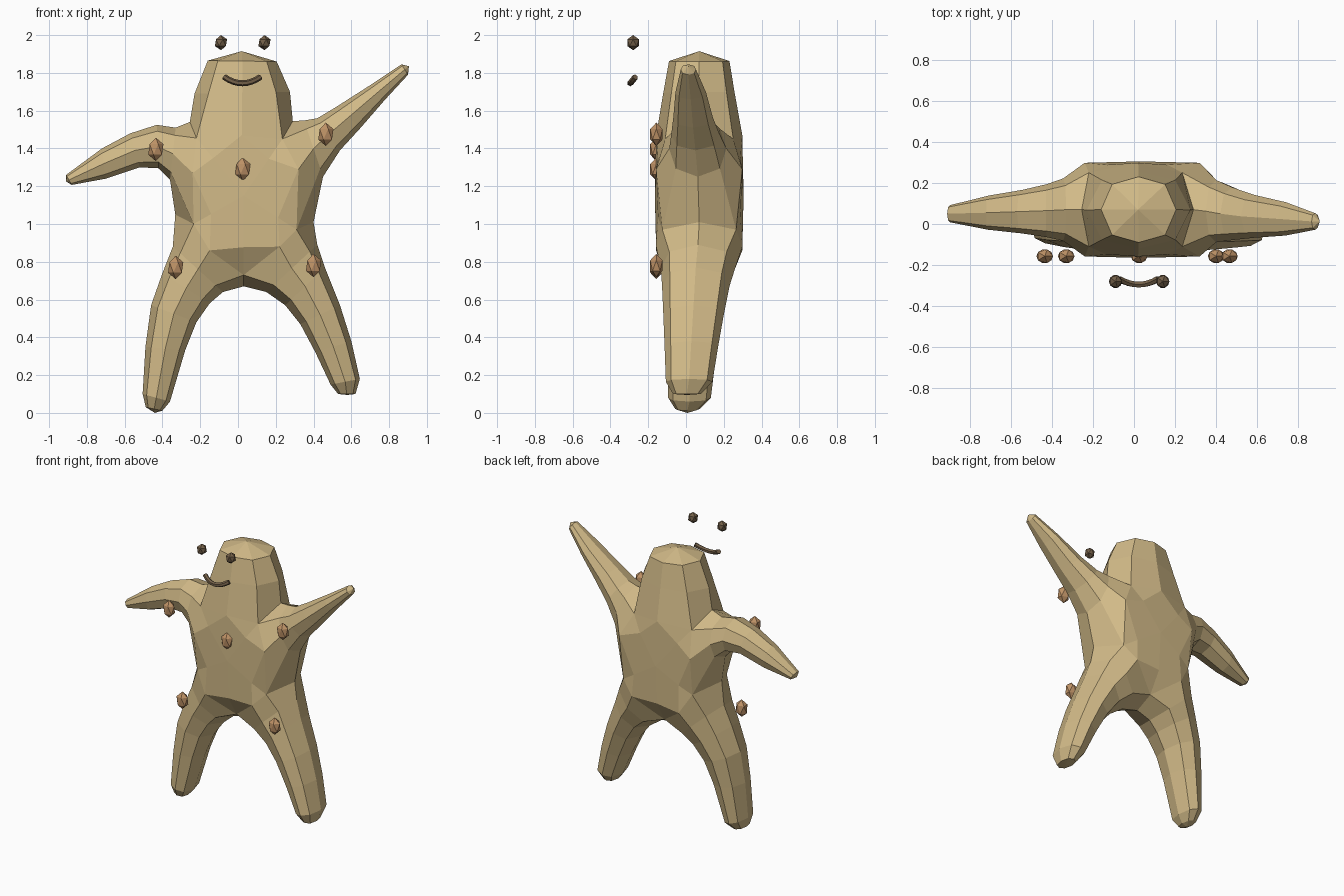
import bpy, bmesh, math
from mathutils import Vector

if "Cube" in bpy.data.objects:
    bpy.data.objects.remove(bpy.data.objects["Cube"])

MID = 0.07  # depth of the body's middle plane


def material(name, rgb):
    m = bpy.data.materials.new(name)
    m.diffuse_color = (*rgb, 1)
    m.use_nodes = True
    m.node_tree.nodes["Principled BSDF"].inputs["Base Color"].default_value = m.diffuse_color
    return m


sand = material("sand", (0.64, 0.49, 0.245))
copper = material("copper", (0.52, 0.29, 0.135))
brown = material("dark brown", (0.17, 0.115, 0.065))


def finish(bm, name, mat):
    bmesh.ops.recalc_face_normals(bm, faces=bm.faces)
    me = bpy.data.meshes.new(name)
    bm.to_mesh(me)
    bm.free()
    me.materials.append(mat)
    ob = bpy.data.objects.new(name, me)
    bpy.context.collection.objects.link(ob)
    return ob


# Each limb: tip point, tip depth (front, back), base depth, front point where
# it joins the hub, then rings from the tip inward as (edge A x, z, edge B x, z)
limbs = [
    # head
    dict(tip=(0.02, 1.915), d0=(-0.09, 0.23), d1=(-0.15, 0.285), join=(0.02, 1.47),
         rings=[(-0.16, 1.865, 0.205, 1.86), (-0.23, 1.69, 0.275, 1.70)]),
    # raised arm
    dict(tip=(0.905, 1.835), d0=(-0.045, 0.07), d1=(-0.10, 0.25), join=(0.32, 1.29),
         rings=[(0.865, 1.845, 0.90, 1.79), (0.70, 1.735, 0.78, 1.66),
                (0.52, 1.62, 0.65, 1.51), (0.42, 1.56, 0.54, 1.39),
                (0.35, 1.548, 0.45, 1.25)]),
    # right leg
    dict(tip=(0.58, 0.095), d0=(-0.10, 0.11), d1=(-0.14, 0.29), join=(0.22, 0.88),
         rings=[(0.622, 0.10, 0.53, 0.10), (0.645, 0.18, 0.49, 0.15),
                (0.60, 0.38, 0.41, 0.32), (0.54, 0.57, 0.33, 0.47),
                (0.46, 0.77, 0.25, 0.57), (0.42, 0.89, 0.15, 0.64)]),
    # left leg
    dict(tip=(-0.44, 0.0), d0=(-0.085, 0.10), d1=(-0.14, 0.29), join=(-0.15, 0.86),
         rings=[(-0.40, 0.012, -0.488, 0.03), (-0.36, 0.06, -0.505, 0.10),
                (-0.28, 0.33, -0.49, 0.35), (-0.22, 0.48, -0.46, 0.57),
                (-0.15, 0.58, -0.40, 0.74), (-0.08, 0.64, -0.345, 0.88)]),
    # lowered arm
    dict(tip=(-0.91, 1.225), d0=(-0.01, 0.11), d1=(-0.10, 0.25), join=(-0.24, 1.27),
         rings=[(-0.88, 1.207, -0.91, 1.26), (-0.70, 1.24, -0.72, 1.40),
                (-0.52, 1.30, -0.57, 1.48), (-0.42, 1.295, -0.43, 1.525),
                (-0.36, 1.235, -0.33, 1.51)]),
]
# Notches between neighbouring limbs: side x, z, then front x, z, front depth
notches = [(-0.255, 1.54, -0.22, 1.455, -0.11), (0.29, 1.545, 0.235, 1.45, -0.11),
           (0.40, 1.01, 0.31, 0.97, -0.125), (0.03, 0.67, 0.03, 0.73, -0.06),
           (-0.332, 1.05, -0.235, 1.0, -0.125)]


# Star shaped body with all five limbs as one closed mesh
def make_body():
    bm = bmesh.new()

    def pair(x, y, z):
        """A front vertex and its copy at the back."""
        return bm.verts.new((x, y, z)), bm.verts.new((x, 2 * MID - y, z))

    cx, cz = 0.03, 1.15
    centre = pair(cx, -0.165, cz)
    side = [bm.verts.new((n[0], MID, n[1])) for n in notches]
    crease = [pair(n[2], n[4], n[3]) for n in notches]
    inner = [pair(n[2] + 0.35 * (cx - n[2]), -0.148, n[3] + 0.35 * (cz - n[3]))
             for n in notches]
    join = [pair(l["join"][0], -0.158, l["join"][1]) for l in limbs]

    for i, limb in enumerate(limbs):
        j = (i + 1) % 5
        # front and back faces of the hub
        for s in (0, 1):
            bm.faces.new((centre[s], inner[i][s], join[i][s], inner[j][s]))
            bm.faces.new((inner[i][s], crease[i][s], join[i][s]))
            bm.faces.new((inner[j][s], join[i][s], crease[j][s]))
        # eight sided rings along the limb
        count = len(limb["rings"])
        loops = []
        for k, (ax, az, bx, bz) in enumerate(limb["rings"]):
            t = k / count
            front, back = [p + (q - p) * t for p, q in zip(limb["d0"], limb["d1"])]
            yc, hd = (front + back) / 2, (back - front) / 2
            if k == 0 and i > 0:
                hd *= 0.7
            ring = []
            for n in range(8):
                c, s = math.cos(n * math.pi / 4), math.sin(n * math.pi / 4)
                s = math.copysign(abs(s) ** 0.75, s)
                ring.append(bm.verts.new(((ax + bx) / 2 + c * (ax - bx) / 2, yc - hd * s,
                                          (az + bz) / 2 + c * (az - bz) / 2)))
            loops.append(ring)
        loops.append([side[i], crease[i][0], join[i][0], crease[j][0],
                      side[j], crease[j][1], join[i][1], crease[i][1]])
        for r0, r1 in zip(loops, loops[1:]):
            for n in range(8):
                m = (n + 1) % 8
                bm.faces.new((r0[n], r0[m], r1[m], r1[n]))
        # tip
        tip = bm.verts.new((limb["tip"][0], sum(limb["d0"]) / 2, limb["tip"][1]))
        for n in range(8):
            bm.faces.new((loops[0][n], loops[0][(n + 1) % 8], tip))
    return finish(bm, "star_body", sand)


def bead(name, pos, size, mat):
    bm = bmesh.new()
    bmesh.ops.create_icosphere(bm, subdivisions=1, radius=1)
    for v in bm.verts:
        v.co = Vector([c * s for c, s in zip(v.co, size)]) + Vector(pos)
    return finish(bm, name, mat)


make_body()

# Beads on the chest and limbs
for i, (x, z) in enumerate([(0.025, 1.29), (-0.435, 1.395), (0.465, 1.475),
                            (-0.33, 0.77), (0.40, 0.78)]):
    bead(f"bead_{i + 1}", (x, -0.157, z), (0.045, 0.038, 0.062), copper)

# Eyes
for label, x in (("left", -0.09), ("right", 0.14)):
    bead(f"{label}_eye", (x, -0.28, 1.96), (0.036, 0.036, 0.04), brown)

# Smile: a six sided tube along an arc
bm = bmesh.new()
rings = []
for k in range(9):
    u = k / 4 - 1
    pos = Vector((0.023 + 0.095 * u, -0.295 + 0.027 * u * u, 1.745 + 0.033 * u * u))
    along = Vector((0.095, 0.054 * u, 0.066 * u)).normalized()
    up = along.cross(Vector((0, 1, 0))).normalized()
    out = along.cross(up)
    rings.append([bm.verts.new(pos + 0.016 * (math.cos(a) * up + math.sin(a) * out))
                  for a in [n * math.pi / 3 for n in range(6)]])
for r0, r1 in zip(rings, rings[1:]):
    for n in range(6):
        m = (n + 1) % 6
        bm.faces.new((r0[n], r0[m], r1[m], r1[n]))
bm.faces.new(rings[0])
bm.faces.new(rings[-1])
finish(bm, "smile", brown)
